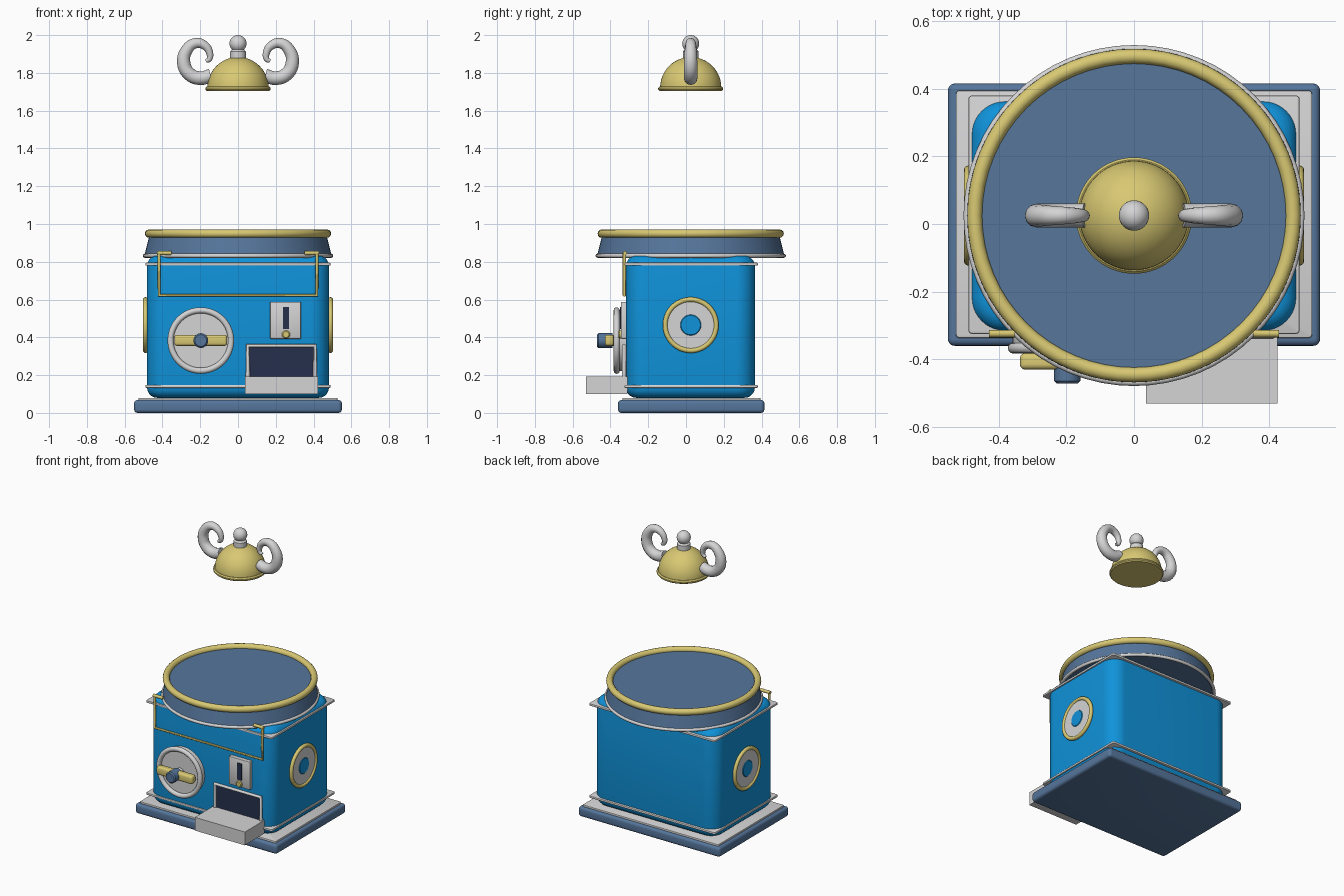
import bpy, bmesh, math
from mathutils import Matrix, Vector

if "Cube" in bpy.data.objects:
    bpy.data.objects.remove(bpy.data.objects["Cube"])

CY = 0.025  # depth of the machine's centre line


def material(name, rgb):
    m = bpy.data.materials.new(name)
    m.diffuse_color = (*rgb, 1)
    m.use_nodes = True
    m.node_tree.nodes["Principled BSDF"].inputs["Base Color"].default_value = m.diffuse_color
    return m


BLUE = material("bright_blue", (0.005, 0.29, 0.70))
NAVY = material("slate_blue", (0.092, 0.18, 0.33))
DARK = material("dark_navy", (0.019, 0.03, 0.075))
GOLD = material("gold", (0.69, 0.58, 0.17))
GREY = material("light_grey", (0.66, 0.66, 0.67))


def finish(name, bm, mat, angle=35):
    bmesh.ops.recalc_face_normals(bm, faces=bm.faces)
    me = bpy.data.meshes.new(name)
    bm.to_mesh(me)
    bm.free()
    me.polygons.foreach_set("use_smooth", [True] * len(me.polygons))
    me.set_sharp_from_angle(angle=math.radians(angle))
    me.materials.append(mat)
    ob = bpy.data.objects.new(name, me)
    bpy.context.collection.objects.link(ob)
    return ob


def box(name, lo, hi, mat, corner=0, edge=0, seg=4):
    """Box between two corners; corner rounds upright edges, edge rounds the rest."""
    bm = bmesh.new()
    bmesh.ops.create_cube(bm, size=1)
    lo, hi = Vector(lo), Vector(hi)
    for v in bm.verts:
        v.co = Vector([(lo[i] + hi[i]) / 2 + v.co[i] * (hi[i] - lo[i]) for i in range(3)])
    if corner:
        up = [e for e in bm.edges if abs(e.verts[0].co.z - e.verts[1].co.z) > 1e-4]
        bmesh.ops.bevel(bm, geom=up, offset=corner, segments=seg * 2, profile=0.5, affect='EDGES')
    if edge:
        rim = [e for e in bm.edges if abs(e.verts[0].co.z - e.verts[1].co.z) < 1e-4]
        bmesh.ops.bevel(bm, geom=rim, offset=edge, segments=seg, profile=0.5, affect='EDGES')
    return finish(name, bm, mat)


def lathe(name, profile, mat, at, axis=(0, 0, 1), seg=64):
    """Spin (radius, height) points around an axis; a closed profile makes a ring."""
    bm = bmesh.new()
    vs = [bm.verts.new((r, 0, h)) for r, h in profile]
    es = [bm.edges.new((a, b)) for a, b in zip(vs, vs[1:])]
    bmesh.ops.spin(bm, geom=vs + es, cent=(0, 0, 0), axis=(0, 0, 1),
                   angle=math.tau, steps=seg, use_duplicate=False)
    bmesh.ops.remove_doubles(bm, verts=bm.verts, dist=1e-5)
    rot = Vector((0, 0, 1)).rotation_difference(Vector(axis)).to_matrix().to_4x4()
    bm.transform(Matrix.Translation(at) @ rot)
    return finish(name, bm, mat)


def disc(name, r, h0, h1, mat, at, axis=(0, 0, 1), b=0.004, seg=48):
    prof = [(0, h0), (r, h0), (r, h1 - b), (r - b, h1), (0, h1)]
    return lathe(name, prof, mat, at, axis, seg)


def ring(name, major, minor, mat, at, axis=(0, 0, 1), n=12):
    prof = [(major + minor * math.cos(i * math.tau / n),
             minor * math.sin(i * math.tau / n)) for i in range(n + 1)]
    return lathe(name, prof, mat, at, axis)


def tube(name, points, radius, mat, radii=None, smooth=False):
    cu = bpy.data.curves.new(name, 'CURVE')
    cu.dimensions = '3D'
    cu.bevel_depth = radius
    cu.bevel_resolution = 4
    cu.resolution_u = 6 if smooth else 1
    cu.use_fill_caps = True
    sp = cu.splines.new('BEZIER')
    sp.bezier_points.add(len(points) - 1)
    for i, (p, co) in enumerate(zip(sp.bezier_points, points)):
        p.co = co
        p.handle_left_type = p.handle_right_type = 'AUTO' if smooth else 'VECTOR'
        p.radius = radii[i] if radii else 1
    tmp = bpy.data.objects.new(name + "_path", cu)
    bpy.context.collection.objects.link(tmp)
    bpy.context.view_layer.update()
    me = bpy.data.meshes.new_from_object(tmp.evaluated_get(bpy.context.evaluated_depsgraph_get()))
    bm = bmesh.new()
    bm.from_mesh(me)
    bpy.data.objects.remove(tmp)
    bpy.data.meshes.remove(me)
    return finish(name, bm, mat, 50)


# Base, its top plate, the rounded body and the two trim plates
box("base", (-0.55, -0.36, 0), (0.55, 0.415, 0.068), NAVY, 0.02, 0.018)
box("base_plate", (-0.527, -0.337, 0.06), (0.527, 0.395, 0.08), GREY, 0.012, 0.004, 2)
box("body", (-0.482, -0.318, 0.08), (0.482, 0.365, 0.832), BLUE, 0.1, 0.055, 5)
for name, z in (("lower_trim", 0.14), ("upper_trim", 0.787)):
    box(name, (-0.49, -0.325, z - 0.008), (0.49, 0.38, z + 0.008), GREY, 0.012, 0.005, 2)

# Round top collar
lathe("collar", [(0, 0.835), (0.495, 0.835), (0.468, 0.945), (0, 0.945)], NAVY, (0, CY, 0), seg=96)
ring("collar_lip", 0.493, 0.011, GREY, (0, CY, 0.832))
ring("collar_rim", 0.471, 0.022, GOLD, (0, CY, 0.949))

# Floating lid: flange, dome, neck and knob
lathe("lid_flange", [(0, 1.705), (0.166, 1.705), (0.172, 1.712), (0.172, 1.72),
                     (0.165, 1.728), (0, 1.728)], GOLD, (0, CY, 0))
dome = [(0.162 * math.cos(i * math.pi / 24), 1.722 + 0.162 * math.sin(i * math.pi / 24))
        for i in range(12)] + [(0, 1.884)]
lathe("lid_dome", dome, GOLD, (0, CY, 0))
disc("lid_neck", 0.042, 1.86, 1.925, GREY, (0, CY, 0), b=0.012)
ball = [(0.045 * math.sin(i * math.pi / 16), -0.045 * math.cos(i * math.pi / 16)) for i in range(17)]
ball[0], ball[-1] = (0, -0.045), (0, 0.045)
lathe("lid_knob", ball, GREY, (0, CY, 1.955), seg=32)

# Curled, tapering lid handles
curl = [(0.145, 1.785, 1), (0.20, 1.772, 1), (0.255, 1.792, 1), (0.287, 1.85, 0.98),
        (0.272, 1.92, 0.88), (0.225, 1.957, 0.76), (0.175, 1.944, 0.64),
        (0.15, 1.905, 0.52), (0.152, 1.873, 0.4), (0.17, 1.862, 0.28)]
for side, s in (("left", -1), ("right", 1)):
    tube("lid_handle_" + side, [(s * x, CY, z) for x, z, r in curl], 0.036, GREY,
         [r for x, z, r in curl], True)

# Round side badges
for side, s in (("left", -1), ("right", 1)):
    at, ax = (s * 0.48, CY, 0.465), (s, 0, 0)
    disc("badge_plate_" + side, 0.135, -0.01, 0.014, GREY, at, ax)
    ring("badge_ring_" + side, 0.135, 0.013, GOLD, (s * 0.49, CY, 0.465), ax)
    disc("badge_centre_" + side, 0.055, 0.01, 0.018, BLUE, at, ax)

# Crank: dial, rim, grip bar and hub
FRONT = (0, -1, 0)
dial = (-0.197, 0, 0.383)
disc("dial", 0.162, 0.31, 0.36, GREY, dial, FRONT)
ring("dial_rim", 0.16, 0.016, GREY, (-0.197, -0.367, 0.383), FRONT)
disc("crank_shaft", 0.03, 0.35, 0.40, GREY, dial, FRONT)
box("crank_bar", (-0.337, -0.43, 0.355), (-0.057, -0.382, 0.413), GOLD, 0.015, 0.014, 3)
disc("crank_hub", 0.039, 0.39, 0.472, NAVY, dial, FRONT, 0.008, 32)

# Coin plate with slot and button
box("coin_plate", (0.17, -0.345, 0.392), (0.333, -0.31, 0.588), GREY, 0.005, 0.004, 2)
box("coin_slot", (0.238, -0.349, 0.443), (0.271, -0.34, 0.56), DARK)
disc("coin_button", 0.022, 0.33, 0.358, GOLD, (0.254, 0, 0.415), FRONT, 0.006, 24)

# Outlet opening with frame, and the tray below it
box("outlet_opening", (0.055, -0.327, 0.18), (0.4, -0.318, 0.355), DARK)
tube("outlet_frame", [(0.052, -0.328, 0.15), (0.052, -0.328, 0.355),
                      (0.408, -0.328, 0.355), (0.408, -0.328, 0.15)], 0.012, GREY)
box("outlet_tray", (0.036, -0.53, 0.1), (0.424, -0.31, 0.193), GREY)

# Wire bracket hanging on the front
tube("front_rail", [(-0.418, -0.326, 0.848), (-0.418, -0.326, 0.622),
                    (0.418, -0.326, 0.622), (0.418, -0.326, 0.848)], 0.009, GOLD)
for side, s in (("left", -1), ("right", 1)):
    tube("rail_hook_" + side, [(s * 0.428, -0.324, 0.846), (s * 0.352, -0.324, 0.846)], 0.011, GOLD)
